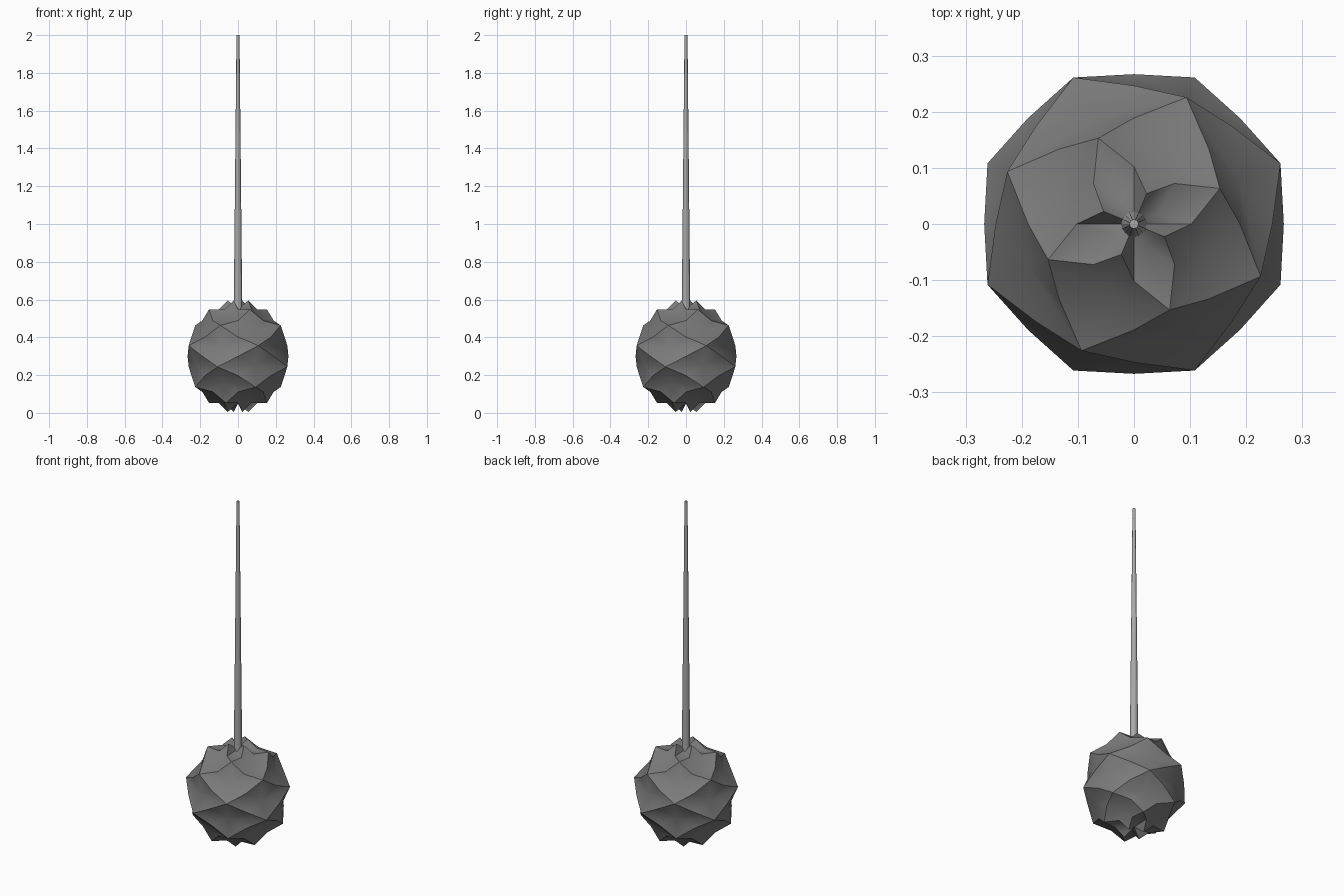
import bpy, bmesh, math
from mathutils import Vector

if "Cube" in bpy.data.objects:
    bpy.data.objects.remove(bpy.data.objects["Cube"])

CENTER = Vector((0, 0, 0.3))
LOW, MID, POLE = 0.243, 0.267, 0.25
LEVELS, SEGS = 8, 8


def sph(lat, lon, r):
    a, b = math.radians(lat), math.radians(lon)
    return CENTER + r * Vector((math.cos(a) * math.cos(b), math.cos(a) * math.sin(b), math.sin(a)))


def finish(bm, name, grey):
    bmesh.ops.recalc_face_normals(bm, faces=bm.faces)
    me = bpy.data.meshes.new(name)
    bm.to_mesh(me)
    bm.free()
    mat = bpy.data.materials.new(name + "_grey")
    mat.diffuse_color = (grey, grey, grey, 1)
    mat.use_nodes = True
    mat.node_tree.nodes["Principled BSDF"].inputs["Base Color"].default_value = mat.diffuse_color
    me.materials.append(mat)
    ob = bpy.data.objects.new(name, me)
    bpy.context.collection.objects.link(ob)


# Studded ball: alternating raised and sunken points on a latitude grid
bm = bmesh.new()
rows, tips, mids, poles = [], set(), set(), set()
for i in range(LEVELS):
    lat = -78.75 + 22.5 * i
    high = 0.285 + 0.016 * abs(math.sin(math.radians(lat)))
    row = []
    for j in range(SEGS):
        is_tip = (i + j) % 2 == 0
        v = bm.verts.new(sph(lat, 22.5 + 45 * j, high if is_tip else LOW))
        if is_tip:
            tips.add(v)
        row.append(v)
    rows.append(row)

edge_mids = {}
for i in range(LEVELS - 1):
    for j in range(SEGS):
        k = (j + 1) % SEGS
        mid = bm.verts.new(sph(-67.5 + 22.5 * i, 45 + 45 * j, MID))
        mids.add(mid)
        edge_mids[i, j] = mid
        ring = [rows[i][j], rows[i][k], rows[i + 1][k], rows[i + 1][j]]
        for n in range(4):
            a, b = ring[n], ring[(n + 1) % 4]
            # The poleward triangles on alternate segments are folded towards the pole below
            at_pole = (i == 0 and n == 0) or (i == LEVELS - 2 and n == 2)
            if not (at_pole and j % 2 == 1):
                bm.faces.new((a, b, mid))

# Star-shaped caps at both poles
for i, sign in ((0, -1), (LEVELS - 1, 1)):
    row = rows[i]
    pole = bm.verts.new(sph(90 * sign, 0, POLE))
    poles.add(pole)
    for j in range(SEGS):
        k = (j + 1) % SEGS
        if j % 2:
            mid = edge_mids[min(i, LEVELS - 2), j]
            bm.faces.new((row[j], mid, pole))
            bm.faces.new((mid, row[k], pole))
        else:
            bm.faces.new((row[j], row[k], pole))

# Sharp ridges, soft hollows
for f in bm.faces:
    f.smooth = True
for e in bm.edges:
    a, b = e.verts
    if any((p in tips and q in mids | poles) or (p in mids and q in poles)
           for p, q in ((a, b), (b, a))):
        e.smooth = False
finish(bm, "studded_ball", 0.2)

# Long tapering handle
bm = bmesh.new()
bmesh.ops.create_cone(bm, cap_ends=True, segments=16, radius1=0.023, radius2=0.008, depth=1.5)
bmesh.ops.translate(bm, verts=bm.verts, vec=(0, 0, 1.25))
finish(bm, "handle", 0.4)
